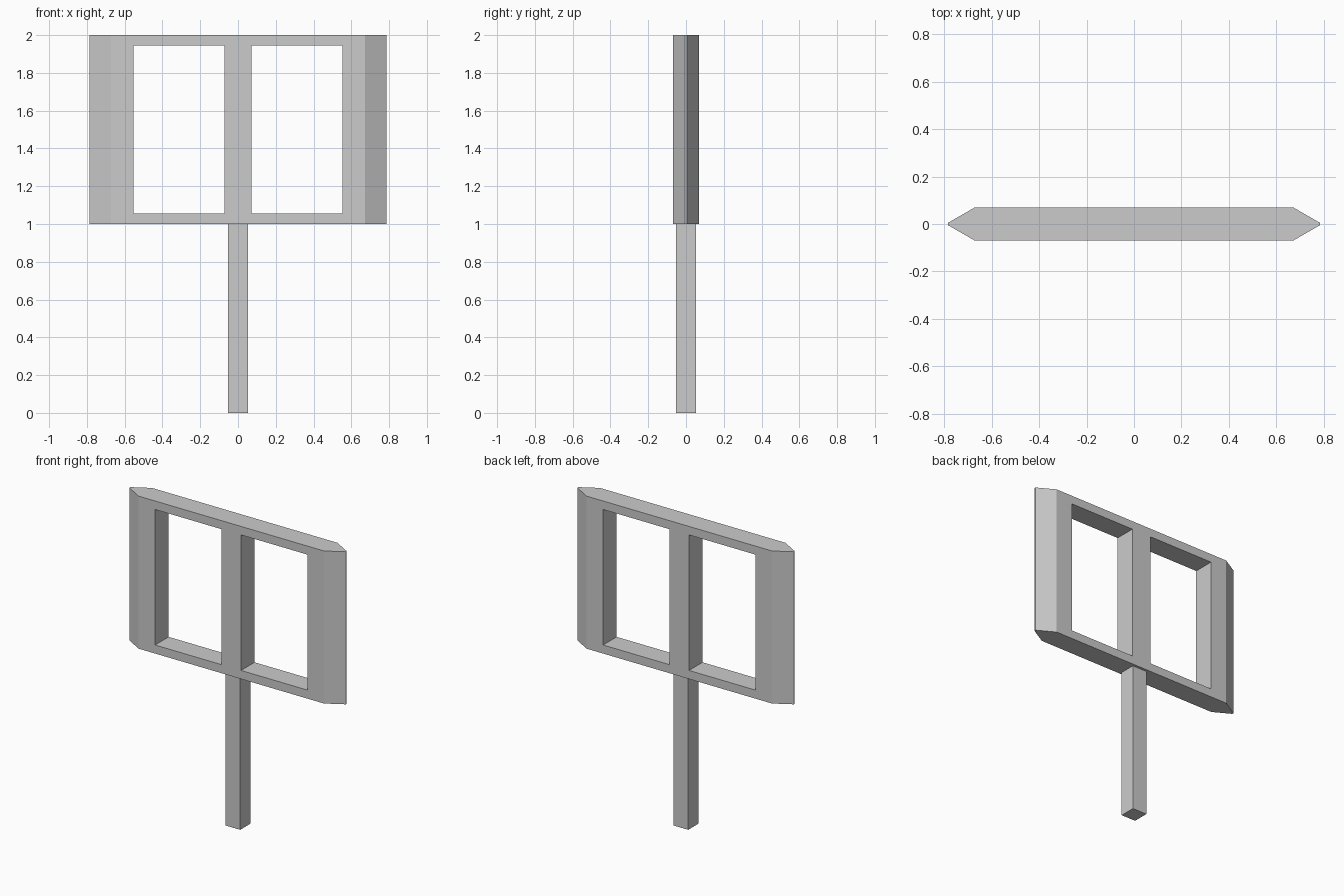
import bpy, bmesh

if "Cube" in bpy.data.objects:
    bpy.data.objects.remove(bpy.data.objects["Cube"])

HALF_DEPTH = 0.07


def prism(name, outline, z0, z1):
    """Extrude a plan outline (x, y) from z0 up to z1."""
    bm = bmesh.new()
    base = bm.faces.new([bm.verts.new((x, y, z0)) for x, y in outline])
    top = bmesh.ops.extrude_face_region(bm, geom=[base])["geom"]
    bmesh.ops.translate(bm, vec=(0, 0, z1 - z0),
                        verts=[g for g in top if isinstance(g, bmesh.types.BMVert)])
    bmesh.ops.recalc_face_normals(bm, faces=bm.faces[:])
    mesh = bpy.data.meshes.new(name)
    bm.to_mesh(mesh)
    bm.free()
    obj = bpy.data.objects.new(name, mesh)
    bpy.context.collection.objects.link(obj)
    return obj


def rect(x0, x1, half_y):
    return [(x0, -half_y), (x1, -half_y), (x1, half_y), (x0, half_y)]


# Sign frame: long bar outline with wedge-shaped ends and narrow blunt tips
half = [(0.672, -HALF_DEPTH), (0.785, -0.005), (0.785, 0.005), (0.672, HALF_DEPTH)]
frame = prism("sign_frame", half + [(-x, -y) for x, y in half], 1.0, 2.0)

# Two rectangular openings cut through the frame
for side, (x0, x1) in {"left": (-0.552, -0.071), "right": (0.071, 0.552)}.items():
    cutter = prism(f"{side}_opening_cutter", rect(x0, x1, 0.2), 1.056, 1.944)
    cutter.hide_render = True
    cutter.hide_set(True)
    cut = frame.modifiers.new(f"{side}_opening", 'BOOLEAN')
    cut.operation = 'DIFFERENCE'
    cut.solver = 'EXACT'
    cut.object = cutter

# Square post under the frame
prism("post", rect(-0.053, 0.053, 0.053), 0.0, 1.0)
